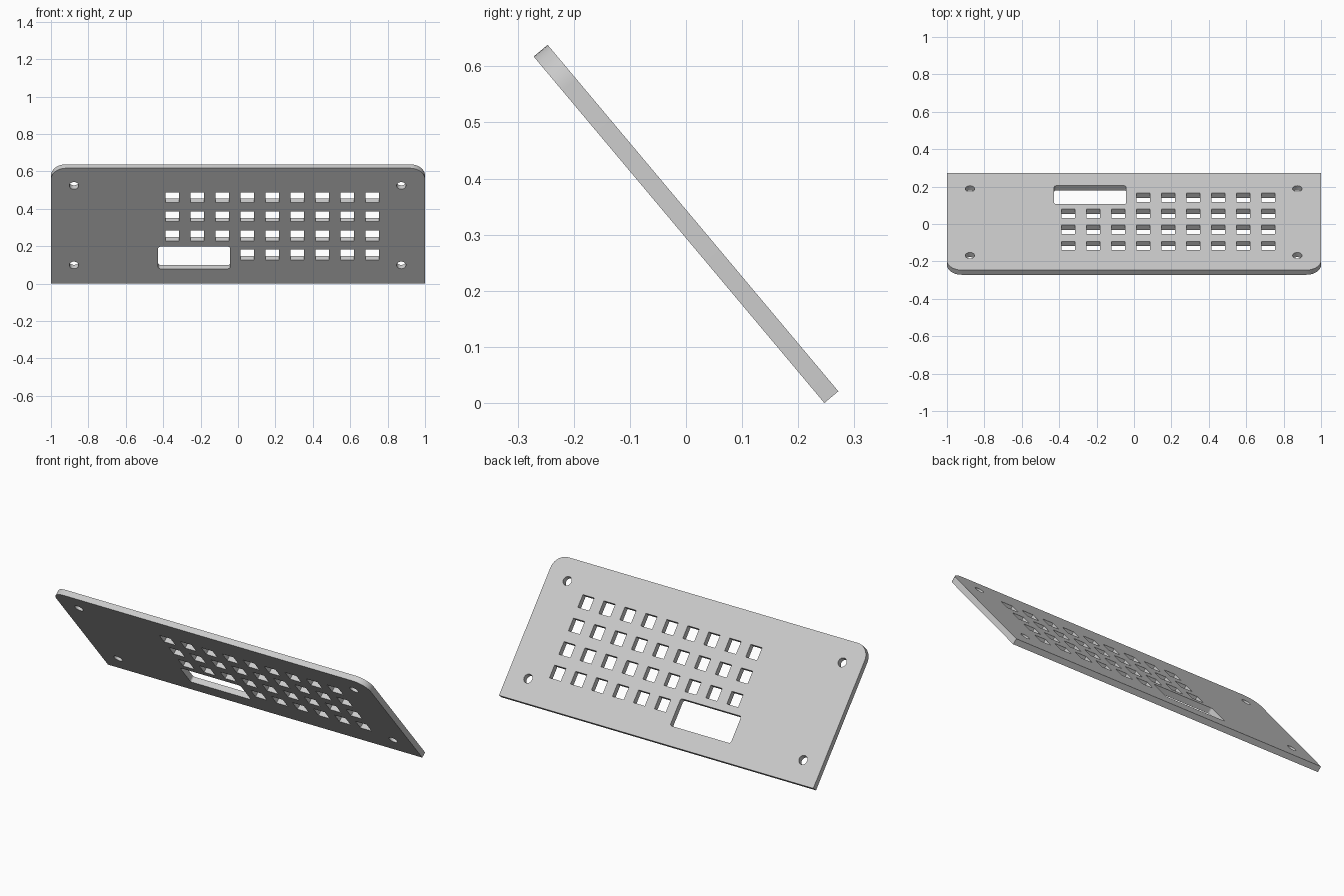
import bpy, bmesh, math

cube = bpy.data.objects.get("Cube")
if cube:
    bpy.data.objects.remove(cube, do_unlink=True)

LENGTH, THICK, TILT = 0.806, 0.0325, math.radians(50)
PITCH, KEY = 0.1335, 0.072

grey = bpy.data.materials.new("light grey")
grey.use_nodes = True
colour = (0.6, 0.6, 0.6, 1)
grey.diffuse_color = colour
grey.node_tree.nodes["Principled BSDF"].inputs["Base Color"].default_value = colour


def arc(cx, cy, r, start, sweep, steps):
    return [(cx + r * math.cos(start + sweep * i / steps),
             cy + r * math.sin(start + sweep * i / steps)) for i in range(steps + 1)]


def rectangle(cx, cy, w, h, radii=(0, 0, 0, 0)):
    """Outline with a radius per corner, counter-clockwise from the top right."""
    pts = []
    for i, (sx, sy) in enumerate([(1, 1), (-1, 1), (-1, -1), (1, -1)]):
        r = radii[i]
        x, y = cx + sx * (w / 2 - r), cy + sy * (h / 2 - r)
        pts += arc(x, y, r, i * math.pi / 2, math.pi / 2, 10) if r else [(x, y)]
    return pts


# Plate outline, rounded at the upper corners
loops = [rectangle(0, LENGTH / 2, 2, LENGTH, (0.08, 0.08, 0, 0))]

# Screen window
loops.append(rectangle(-0.234, 0.181, 0.385, 0.154, (0.012,) * 4))

# Key holes; the lowest row leaves room for the window
for row in range(4):
    for col in range(3 if row == 0 else 0, 9):
        loops.append(rectangle(-0.351 + col * PITCH, 0.2015 + row * PITCH, KEY, KEY))

# Screw holes
for x in (-0.877, 0.873):
    for y in (0.129, 0.684):
        loops.append(arc(x, y, 0.025, 0, math.tau, 32)[:-1])

# Fill the flat sheet, then thicken it
bm = bmesh.new()
for pts in loops:
    verts = [bm.verts.new((x, y, 0)) for x, y in pts]
    for a, b in zip(verts, verts[1:] + verts[:1]):
        bm.edges.new((a, b))
bmesh.ops.triangle_fill(bm, edges=bm.edges[:], use_beauty=True, normal=(0, 0, 1))
top = bmesh.ops.extrude_face_region(bm, geom=bm.faces[:])["geom"]
bmesh.ops.translate(bm, verts=[g for g in top if isinstance(g, bmesh.types.BMVert)],
                    vec=(0, 0, -THICK))
bmesh.ops.recalc_face_normals(bm, faces=bm.faces[:])

mesh = bpy.data.meshes.new("keypad_plate")
bm.to_mesh(mesh)
bm.free()
mesh.materials.append(grey)
plate = bpy.data.objects.new("keypad_plate", mesh)
bpy.context.collection.objects.link(plate)

# Lean the plate towards the front, lower edge on the ground
plate.rotation_euler.x = math.pi - TILT
plate.location.y = (LENGTH * math.cos(TILT) - THICK * math.sin(TILT)) / 2

bpy.context.view_layer.objects.active = plate
plate.select_set(True)
bpy.ops.object.shade_smooth_by_angle(angle=math.radians(30))
